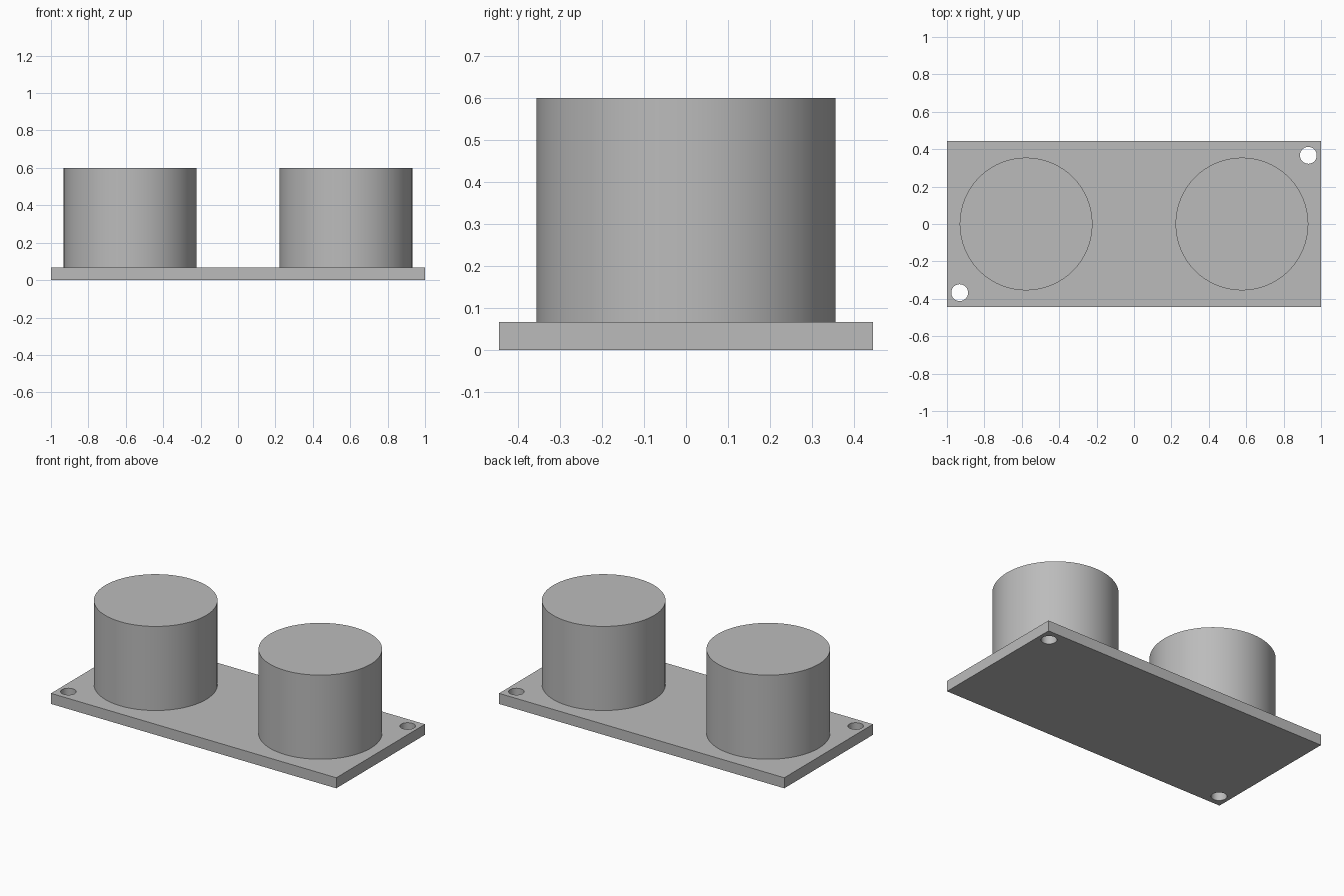
import bpy
import math

if "Cube" in bpy.data.objects:
    bpy.data.objects.remove(bpy.data.objects["Cube"])

PLATE_W, PLATE_D, PLATE_H = 2.0, 0.888, 0.067
TOP = 0.6

grey = bpy.data.materials.new("plain_grey")
grey.use_nodes = True
colour = (0.5, 0.5, 0.5, 1)
grey.diffuse_color = colour
grey.node_tree.nodes["Principled BSDF"].inputs["Base Color"].default_value = colour


def cylinder(name, x, y, radius, z0, z1):
    bpy.ops.mesh.primitive_cylinder_add(vertices=64, radius=radius, depth=z1 - z0,
                                        location=(x, y, (z0 + z1) / 2))
    ob = bpy.context.object
    ob.name = name
    ob.data.materials.append(grey)
    bpy.ops.object.shade_smooth_by_angle(angle=math.radians(30))
    return ob


# Flat mounting board
bpy.ops.mesh.primitive_cube_add(size=1, location=(0, 0, PLATE_H / 2))
board = bpy.context.object
board.name = "mounting_board"
board.scale = (PLATE_W, PLATE_D, PLATE_H)
bpy.ops.object.transform_apply(location=False, rotation=False, scale=True)
board.data.materials.append(grey)

# Screw holes through two opposite corners
for s in (-1, 1):
    cutter = cylinder("hole_cutter", s * 0.932, s * 0.367, 0.045, -0.1, 0.2)
    cutter.hide_render = True
    cut = board.modifiers.new("screw_hole", "BOOLEAN")
    cut.operation = "DIFFERENCE"
    cut.solver = "EXACT"
    cut.object = cutter
    bpy.context.view_layer.objects.active = board
    bpy.ops.object.modifier_apply(modifier=cut.name)
    bpy.data.objects.remove(cutter)

bpy.ops.object.select_all(action="DESELECT")
board.select_set(True)
bpy.context.view_layer.objects.active = board
bpy.ops.object.shade_smooth_by_angle(angle=math.radians(30))

# Two upright drums
for side, s in (("left", 1), ("right", -1)):
    cylinder(side + "_drum", s * 0.577, 0, 0.355, PLATE_H, TOP)
